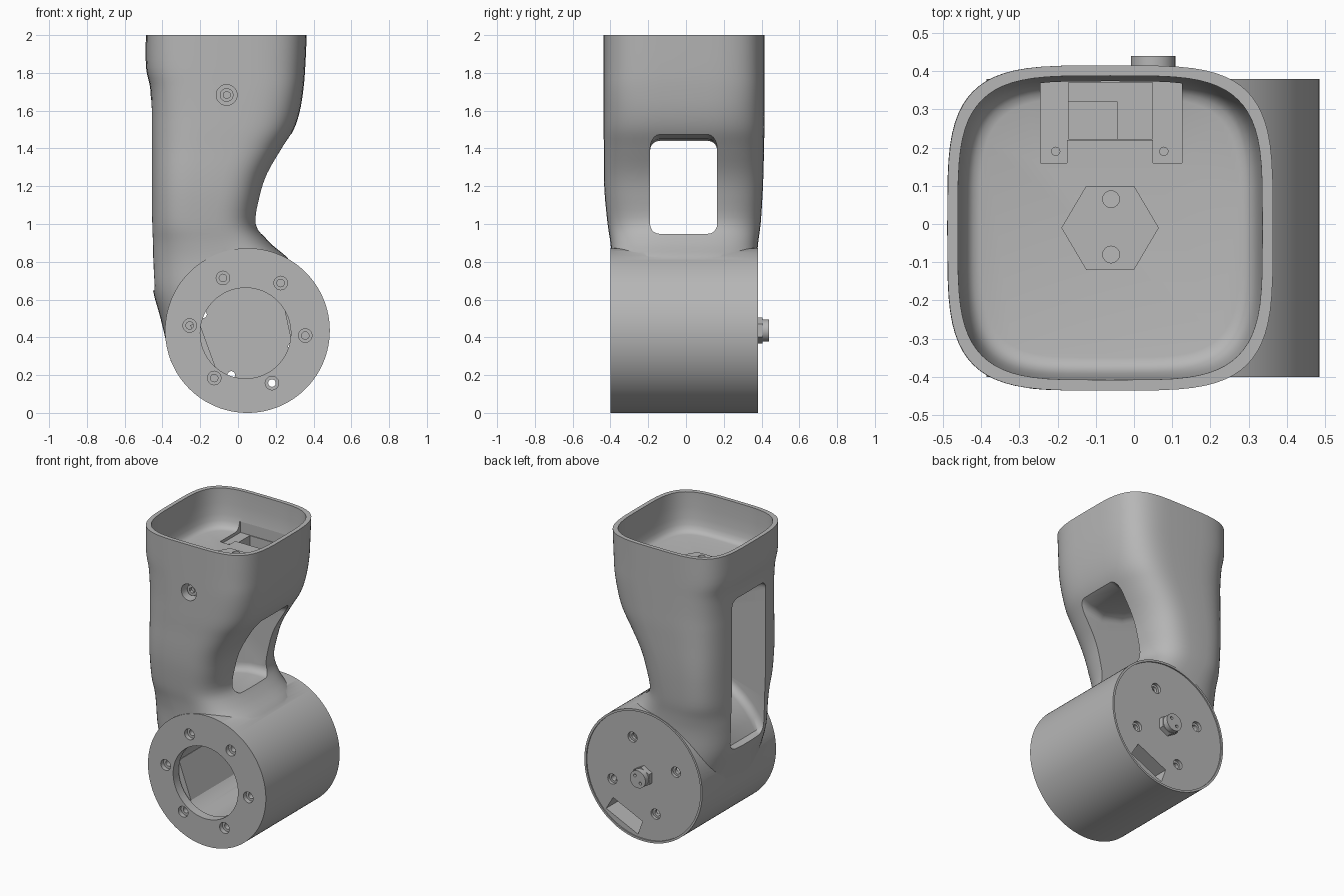
import bpy, bmesh, math
from mathutils import Matrix, Vector

if "Cube" in bpy.data.objects:
    bpy.data.objects.remove(bpy.data.objects["Cube"])

grey = bpy.data.materials.new("light grey")
grey.use_nodes = True
COLOUR = (0.47, 0.47, 0.47, 1)
grey.diffuse_color = COLOUR
grey.node_tree.nodes["Principled BSDF"].inputs["Base Color"].default_value = COLOUR

AX, AZ, R = 0.05, 0.436, 0.436      # drum axis and radius
FRONT, BACK = -0.40, 0.38


def finish(name, bm):
    bmesh.ops.recalc_face_normals(bm, faces=bm.faces)
    me = bpy.data.meshes.new(name)
    bm.to_mesh(me)
    bm.free()
    me.materials.append(grey)
    ob = bpy.data.objects.new(name, me)
    bpy.context.collection.objects.link(ob)
    return ob


def select(ob):
    bpy.ops.object.select_all(action='DESELECT')
    ob.select_set(True)
    bpy.context.view_layer.objects.active = ob


def smooth(ob, angle=32):
    select(ob)
    bpy.ops.object.shade_smooth_by_angle(angle=math.radians(angle))


def combine(ob, tool, operation='DIFFERENCE'):
    select(ob)
    mod = ob.modifiers.new("combine", 'BOOLEAN')
    mod.operation, mod.object, mod.solver = operation, tool, 'EXACT'
    bpy.ops.object.modifier_apply(modifier=mod.name)
    bpy.data.objects.remove(tool)


def rod(name, x, z, r, y0, y1, n=32):
    """Cylinder lying along y."""
    bm = bmesh.new()
    bmesh.ops.create_cone(bm, cap_ends=True, segments=n, radius1=r, radius2=r, depth=y1 - y0,
                          matrix=Matrix.Translation((x, (y0 + y1) / 2, z)) @ Matrix.Rotation(math.pi / 2, 4, 'X'))
    return finish(name, bm)


def prism(name, pts, axis, lo, hi):
    """Polygon extruded along y (points are x, z) or along z (points are x, y)."""
    bm = bmesh.new()
    place = (lambda p, h: (p[0], h, p[1])) if axis == 'Y' else (lambda p, h: (p[0], p[1], h))
    face = bm.faces.new([bm.verts.new(place(p, lo)) for p in pts])
    geom = bmesh.ops.extrude_face_region(bm, geom=[face])["geom"]
    shift = (0, hi - lo, 0) if axis == 'Y' else (0, 0, hi - lo)
    bmesh.ops.translate(bm, vec=shift, verts=[v for v in geom if isinstance(v, bmesh.types.BMVert)])
    return finish(name, bm)


def box(name, x0, x1, y0, y1, z0, z1):
    return prism(name, [(x0, y0), (x1, y0), (x1, y1), (x0, y1)], 'Z', z0, z1)


def loft(name, rows, n=72):
    """Superellipse rings: z, left, right, front, back, squareness."""
    bm, rings = bmesh.new(), []
    for z, xl, xr, yf, yb, p in rows:
        ring = []
        for i in range(n):
            t = math.tau * i / n
            c, s = math.cos(t), math.sin(t)
            ring.append(bm.verts.new((
                (xl + xr) / 2 + (xr - xl) / 2 * math.copysign(abs(c) ** (2 / p), c),
                (yf + yb) / 2 + (yb - yf) / 2 * math.copysign(abs(s) ** (2 / p), s), z)))
        rings.append(ring)
    for a, b in zip(rings, rings[1:]):
        for i in range(n):
            bm.faces.new((a[i], a[(i + 1) % n], b[(i + 1) % n], b[i]))
    bm.faces.new(rings[0])
    bm.faces.new(rings[-1])
    return finish(name, bm)


def refine(rows, steps=4):
    """Catmull-Rom resampling of the section table."""
    out = []
    for k in range(len(rows) - 1):
        p0, p1, p2, p3 = (Vector(rows[min(max(k + d, 0), len(rows) - 1)]) for d in (-1, 0, 1, 2))
        for j in range(steps):
            t = j / steps
            out.append(0.5 * (2 * p1 + (p2 - p0) * t + (2 * p0 - 5 * p1 + 4 * p2 - p3) * t * t
                              + (3 * p1 - p0 - 3 * p2 + p3) * t ** 3))
    return out + [Vector(rows[-1])]


def polar(r, deg):
    a = math.radians(deg)
    return AX + r * math.cos(a), AZ + r * math.sin(a)


# Arm shell
arm = loft("arm_housing", refine([
    (0.27, -0.355, 0.20, -0.35, 0.34, 2.6),
    (0.50, -0.41, 0.30, -0.39, 0.37, 2.8),
    (0.65, -0.45, 0.34, -0.393, 0.373, 3),
    (0.80, -0.46, 0.28, -0.393, 0.375, 3),
    (0.90, -0.46, 0.17, -0.40, 0.382, 3),
    (1.00, -0.46, 0.10, -0.415, 0.395, 3.2),
    (1.15, -0.46, 0.12, -0.43, 0.405, 3.4),
    (1.27, -0.46, 0.16, -0.435, 0.41, 3.5),
    (1.40, -0.46, 0.235, -0.435, 0.413, 3.6),
    (1.50, -0.46, 0.295, -0.436, 0.415, 3.7),
    (1.60, -0.46, 0.328, -0.436, 0.415, 3.8),
    (1.72, -0.465, 0.347, -0.436, 0.415, 4),
    (1.83, -0.487, 0.356, -0.436, 0.415, 4),
    (2.00, -0.488, 0.364, -0.436, 0.415, 4)]))

# Drum joined to the arm
combine(arm, rod("drum", AX, AZ, R, FRONT, BACK, 128), 'UNION')

# Open socket at the top, with a rounded floor
FLOOR = 1.745
combine(arm, loft("socket", [(z, -0.463 + d, 0.338 - d, -0.41 + d, 0.39 - d, 4) for z, d in
                             [(FLOOR, 0.06), (1.75, 0.042), (1.765, 0.028), (1.79, 0.018),
                              (1.83, 0.011), (1.9, 0.004), (2.1, 0)]]))

# Cable window running through the arm, following the drum at its lower side
arc = [(AX + 0.512 * math.cos(a), AZ + 0.512 * math.sin(a))
       for a in (math.radians(90 + 8 * k) for k in range(9))]
window = prism("window", [(0.7, 0.948)] + arc +
               [(-0.7, 0.56), (-0.7, 1.67), (-0.42, 1.66), (-0.25, 1.6), (-0.05, 1.49),
                (0.1, 1.44), (0.22, 1.45), (0.32, 1.49), (0.7, 1.5)], 'Y', -0.19, 0.165)
bevel = window.modifiers.new("rounding", 'BEVEL')
bevel.width, bevel.segments, bevel.angle_limit = 0.05, 5, math.radians(50)
select(window)
bpy.ops.object.modifier_apply(modifier=bevel.name)
combine(arm, window)

# Hollow drum with a narrower front bore and recessed back cover
combine(arm, rod("inner_space", AX, AZ, 0.265, -0.34, 0.33, 64))
combine(arm, rod("front_bore", 0.04, 0.422, 0.24, -0.5, -0.2, 64))
combine(arm, rod("cover_recess", AX, AZ, 0.422, BACK - 0.008, 0.5, 96))

# Cable pocket in the back cover
u = Vector((math.cos(math.radians(-65)), math.sin(math.radians(-65))))
v = Vector((-u.y, u.x))
centre = Vector((AX, AZ))
combine(arm, prism("pocket", [centre + u * a + v * b for a, b in
                              ((0.285, -0.12), (0.385, -0.13), (0.385, 0.13), (0.285, 0.12))], 'Y', -0.28, 0.5))

# Screw holes: six at the front, four at the back, one on the arm
for k in range(6):
    x, z = polar(0.307, 55 + 60 * k)
    combine(arm, rod("front_counterbore", x, z, 0.036, -0.5, FRONT + 0.03, 20))
    combine(arm, rod("front_screw_hole", x, z, 0.02, -0.5, -0.25, 16))
for k in range(4):
    x, z = polar(0.25, 70 + 90 * k)
    combine(arm, rod("back_counterbore", x, z, 0.034, BACK - 0.028, 0.5, 20))
    combine(arm, rod("back_screw_hole", x, z, 0.02, 0.2, 0.5, 16))
combine(arm, rod("side_screw_hole", -0.06, 1.683, 0.055, -0.5, -0.36, 28))

# Connector recess in the socket floor
combine(arm, prism("bracket_recess", [(-0.245, 0.16), (-0.175, 0.16), (-0.175, 0.22), (0.05, 0.22), (0.05, 0.16),
                                      (0.125, 0.16), (0.125, 0.375), (-0.245, 0.375)], 'Z', FLOOR - 0.02, 1.8))
combine(arm, box("connector_opening", -0.172, 0.048, 0.222, 0.37, 1.62, 1.8))
combine(arm, box("cable_duct", -0.172, -0.045, 0.222, 0.32, 1.35, 1.7))
smooth(arm)

# Screw head on the arm
screw = rod("side_screw", -0.06, 1.683, 0.036, -0.40, -0.35, 24)
combine(screw, rod("screw_socket", -0.06, 1.683, 0.02, -0.5, -0.38, 6))
smooth(screw)

# Flat rails inside the drum
for name, deg, dist in (("left_rail", 200, 0.225), ("right_rail", 12, 0.215)):
    a = math.radians(deg)
    n, t = Vector((math.cos(a), math.sin(a))), Vector((-math.sin(a), math.cos(a)))
    prism(name, [centre + n * p + t * q for p, q in
                 ((dist, -0.13), (dist + 0.05, -0.13), (dist + 0.05, 0.13), (dist, 0.13))], 'Y', -0.33, 0.331)

# Hexagonal boss and pin on the back
rod("back_hex_boss", AX, AZ, 0.068, 0.35, 0.405, 6)
pin = rod("back_pin", AX, AZ, 0.058, 0.36, 0.44, 32)
for s in (-1, 1):
    combine(pin, rod("pin_hole", AX + 0.02 * s, AZ + 0.022 * s, 0.01, 0.42, 0.5, 12))
smooth(pin)

# Hexagonal plate with two holes, and bracket screws, on the socket floor
plate = prism("floor_hex_plate", [(-0.19, -0.01), (-0.125, -0.12), (0.0, -0.12), (0.065, -0.01),
                                  (0.0, 0.1), (-0.125, 0.1)], 'Z', FLOOR - 0.01, FLOOR + 0.012)
holes = [(plate, -0.06, 0.065, 0.022), (plate, -0.06, -0.08, 0.022),
         (arm, -0.205, 0.19, 0.011), (arm, 0.078, 0.19, 0.011)]
for ob, x, y, r in holes:
    ring = [(x + r * math.cos(math.tau * i / 16), y + r * math.sin(math.tau * i / 16)) for i in range(16)]
    combine(ob, prism("floor_hole", ring, 'Z', FLOOR - 0.06, 1.85))
smooth(arm)
